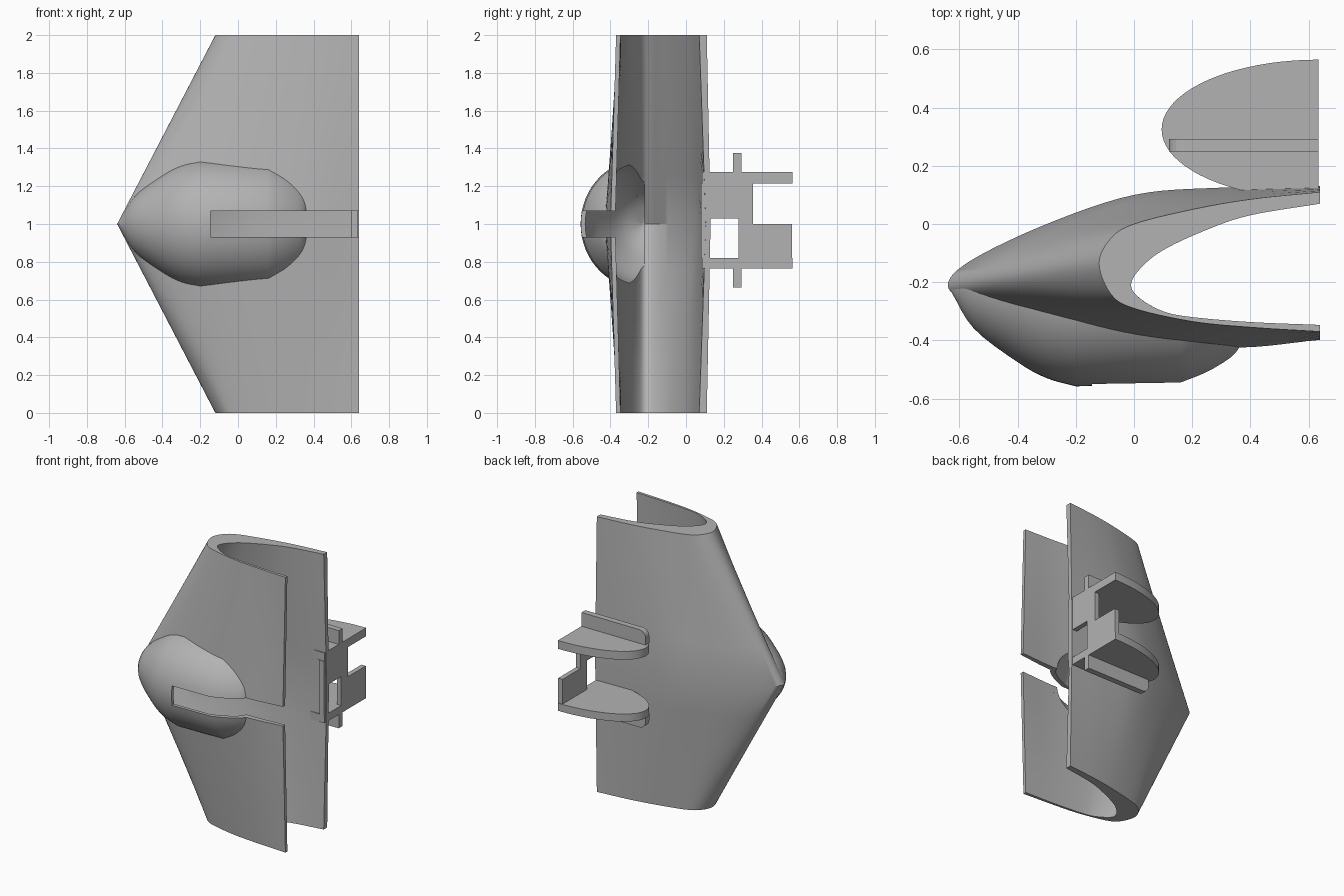
import bpy, bmesh
from math import sin, cos, pi
from mathutils import Vector

if "Cube" in bpy.data.objects:
    bpy.data.objects.remove(bpy.data.objects["Cube"])

grey = bpy.data.materials.new("plain_grey")
grey.use_nodes = True
grey.diffuse_color = (0.45, 0.45, 0.45, 1)
grey.node_tree.nodes["Principled BSDF"].inputs["Base Color"].default_value = grey.diffuse_color


def make(name, rings):
    """Closed solid lofted through rings of points, with a cap at each end."""
    bm = bmesh.new()
    rows = [[bm.verts.new(p) for p in ring] for ring in rings]
    n = len(rows[0])
    for a, b in zip(rows, rows[1:]):
        for i in range(n):
            j = (i + 1) % n
            bm.faces.new((a[i], a[j], b[j], b[i]))
    bm.faces.new(rows[0])
    bm.faces.new(rows[-1])
    bmesh.ops.recalc_face_normals(bm, faces=bm.faces)
    mesh = bpy.data.meshes.new(name)
    bm.to_mesh(mesh)
    bm.free()
    mesh.materials.append(grey)
    obj = bpy.data.objects.new(name, mesh)
    bpy.context.collection.objects.link(obj)
    return obj


def box(name, x, y, z):
    return make(name, [[(x[0], y[0], h), (x[1], y[0], h), (x[1], y[1], h), (x[0], y[1], h)] for h in z])


def select(obj):
    bpy.ops.object.select_all(action='DESELECT')
    obj.select_set(True)
    bpy.context.view_layer.objects.active = obj


def cut(obj, cutters):
    select(obj)
    for c in cutters:
        mod = obj.modifiers.new("cut", 'BOOLEAN')
        mod.operation = 'DIFFERENCE'
        mod.solver = 'EXACT'
        mod.object = c
        bpy.ops.object.modifier_apply(modifier=mod.name)


def smooth(obj, angle=0.5):
    select(obj)
    bpy.ops.object.shade_smooth_by_angle(angle=angle)


def curve(points, steps=6):
    """Smooth path through the given points."""
    p = [Vector(q) for q in points]
    p = [2 * p[0] - p[1]] + p + [2 * p[-1] - p[-2]]
    out = []
    for a, b, c, d in zip(p, p[1:], p[2:], p[3:]):
        for k in range(steps):
            t = k / steps
            out.append(0.5 * (2 * b + (c - a) * t + (2 * a - 5 * b + 4 * c - d) * t ** 2
                              + (3 * b - a - 3 * c + d) * t ** 3))
    return out + [p[-2]]


def tapered(name, middle, end, reach, back):
    """Loft from the end section to the middle section and out again."""
    mid, tip = curve(middle), curve(end)
    rings = []
    for k in range(-4, 5):
        h = reach * k / 4
        ring = [m.lerp(t, abs(h)) for m, t in zip(mid, tip)]
        if back:
            ring = [Vector((back, ring[0].y))] + ring + [Vector((back, ring[-1].y))]
        rings.append([(v.x, v.y, 1 + h) for v in ring])
    return make(name, rings)


# Folded shell and its cavity
shell = tapered("shell",
                [(.64, .13), (.3, .125), (0, .1), (-.3, 0), (-.56, -.125), (-.64, -.21),
                 (-.56, -.27), (-.3, -.35), (0, -.41), (.35, -.43), (.64, -.4)],
                [(.64, .11), (.4, .085), (.2, .05), (0, 0), (-.08, -.05), (-.12, -.135),
                 (-.08, -.24), (0, -.29), (.2, -.335), (.4, -.355), (.64, -.37)], 1, None)
cavity = tapered("cavity_cutter",
                 [(.64, .105), (.3, .09), (0, .06), (-.25, -.02), (-.46, -.13), (-.53, -.21),
                  (-.46, -.26), (-.25, -.32), (0, -.37), (.35, -.39), (.64, -.375)],
                 [(.64, .07), (.4, .03), (.25, -.02), (.1, -.09), (.02, -.155), (-.01, -.21),
                  (.02, -.255), (.1, -.3), (.2, -.32), (.4, -.337), (.64, -.347)], 1.01, .7)


# Half-round pod on the front
def half_pod(name, scale):
    nose = curve([(-.63, .01), (-.55, .14), (-.4, .255), (-.3, .31), (-.2, .338)], 4)
    tail = curve([(.16, .332), (.25, .297), (.33, .25), (.365, .21), (.385, .15), (.395, .02)], 3)
    rings = []
    for x, r in nose + tail:
        r *= scale
        rings.append([(-.12 + (x + .12) * scale, -.22 - r * sin(pi * i / 32),
                       1 + 1.03 * r * cos(pi * i / 32)) for i in range(33)])
    return make(name, rings)


pod = half_pod("pod", 1)
hollow = half_pod("pod_cutter", .93)
slot = box("slot_cutter", (-.145, .7), (-.7, -.2), (.93, 1.07))
cut(shell, [cavity, hollow, slot])
cut(pod, [cavity, hollow, slot])
for c in (cavity, hollow, slot):
    bpy.data.objects.remove(c)
smooth(shell)
smooth(pod, .4)

# Rear bracket: two rounded shelves, each with an outer rib
outline = [(.635, .565)] + [(.635 - .54 * sin(pi * i / 40), .325 + .24 * cos(pi * i / 40))
                            for i in range(1, 40)] + [(.635, .085)]
for side, inner, outer, tip in (("upper", 1.215, 1.275, 1.375), ("lower", .82, .765, .665)):
    shelf = make(side + "_shelf", [[(x, y, h) for x, y in outline] for h in (inner, outer)])
    smooth(shelf)
    rise = tip - outer
    profile = [(.635, outer), (.12, outer)]
    profile += [(.17 - .05 * cos(pi * i / 12), outer + rise * (.5 + .5 * sin(pi * i / 12))) for i in range(7)]
    profile += [(.635, tip)]
    make(side + "_rib", [[(x, y, z) for x, z in profile] for y in (.25, .293)])

# Thin end plates joining the shelves
end = (.6, .635)
box("upper_web", end, (.08, .355), (1.03, 1.215))
box("lower_web", end, (.277, .56), (.82, 1.0))
box("joining_post", end, (.277, .355), (1.0, 1.03))
box("inner_post", end, (.08, .118), (.82, 1.03))
